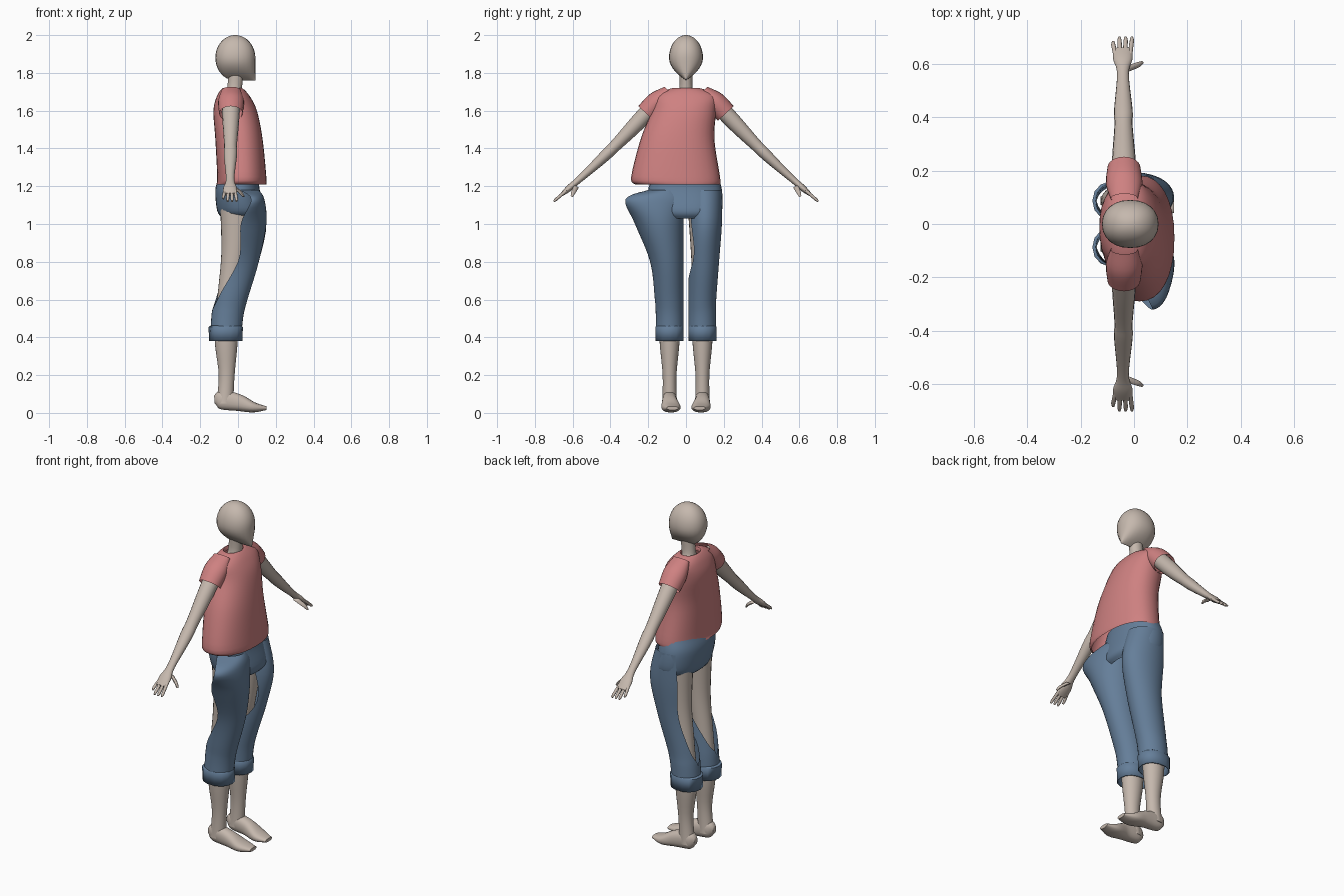
import bpy, bmesh
from math import sin, cos, pi, radians, sqrt, copysign
from mathutils import Vector

if "Cube" in bpy.data.objects:
    bpy.data.objects.remove(bpy.data.objects["Cube"])


def material(name, red, green, blue):
    made = bpy.data.materials.new(name)
    made.use_nodes = True
    colour = (red, green, blue, 1)
    made.diffuse_color = colour
    made.node_tree.nodes["Principled BSDF"].inputs["Base Color"].default_value = colour
    return made


SKIN = material("skin", .56, .48, .42)
PINK = material("pink cotton", .62, .22, .22)
DENIM = material("blue denim", .13, .21, .32)
X, Y, Z = Vector((1, 0, 0)), Vector((0, 1, 0)), Vector((0, 0, 1))


def sheet(name, rows, mat, closed=True, caps=False, thickness=0):
    """Join rows of points into a smooth surface."""
    bm = bmesh.new()
    verts = [[bm.verts.new(point) for point in row] for row in rows]
    count = len(rows[0])
    for lower, upper in zip(verts, verts[1:]):
        for i in range(count if closed else count - 1):
            j = (i + 1) % count
            bm.faces.new((lower[i], lower[j], upper[j], upper[i]))
    if caps:
        bm.faces.new(verts[0][::-1])
        bm.faces.new(verts[-1])
    bmesh.ops.recalc_face_normals(bm, faces=bm.faces)
    mesh = bpy.data.meshes.new(name)
    bm.to_mesh(mesh)
    bm.free()
    mesh.materials.append(mat)
    part = bpy.data.objects.new(name, mesh)
    bpy.context.collection.objects.link(part)
    if thickness:
        part.modifiers.new("Thickness", "SOLIDIFY").thickness = thickness
    bpy.ops.object.select_all(action="DESELECT")
    part.select_set(True)
    bpy.context.view_layer.objects.active = part
    bpy.ops.object.shade_smooth_by_angle(angle=radians(50))


def spline(keys, steps=5):
    """Fill in stations along a smooth curve through the given ones."""
    keys = [Vector(key) for key in keys]
    padded = [keys[0], *keys, keys[-1]]
    filled = []
    for before, start, end, after in zip(padded, padded[1:], padded[2:], padded[3:]):
        for k in range(steps):
            t = k / steps
            leave, arrive = (end - before) / 2, (after - start) / 2
            bend = (leave - end + start) * (1 - t) - (arrive - end + start) * t
            filled.append(start.lerp(end, t) + bend * t * (1 - t))
    return filled + [keys[-1]]


def tube(name, stations, mat, across=X, up=None, sides=24, square=1, **options):
    """Loft ellipses: centre, radius along across, radius along up."""
    centres = [Vector(station[:3]) for station in stations]
    rows = []
    for i, (centre, station) in enumerate(zip(centres, stations)):
        ahead = centres[min(i + 1, len(centres) - 1)] - centres[max(i - 1, 0)]
        other = up or ahead.cross(across).normalized()
        row = []
        for k in range(sides):
            c, s = (copysign(abs(f(2 * pi * k / sides)) ** square, f(2 * pi * k / sides)) for f in (cos, sin))
            row.append(centre + across * station[3] * c + other * station[4] * s)
        rows.append(row)
    sheet(name, rows, mat, **options)


def level(name, rings, mat, **options):
    """Loft level rings given as height, back, front, right edge, left edge."""
    tube(name, [((back + front) / 2, (right + left) / 2, z, (front - back) / 2, (left - right) / 2)
                for z, back, front, right, left in rings], mat, up=Y, **options)


# Egg-shaped head with a flat face and a narrow chin
head = []
for k in range(19):
    u = -cos(pi * (k + .6) / 19.2)
    r = sqrt(1 - u * u)
    half = .09 * (r if u > 0 else r * r)
    head.append((1.88 + .12 * u, -.015 - .105 * r, -.015 + .107 * (r if u > 0 else 1), -half, half))
level("head", head, SKIN, square=.92, caps=True)
level("torso", spline([
    (1.1, -.09, .09, -.12, .12), (1.5, -.09, .08, -.12, .12), (1.65, -.08, .03, -.1, .1),
    (1.7, -.06, .02, -.04, .04), (1.8, -.05, .03, -.035, .035)]), SKIN, caps=True)

# Shirt body, hanging wider on the right
level("shirt_body", spline([
    (1.21, -.115, .15, -.27, .18), (1.25, -.11, .15, -.29, .18), (1.45, -.12, .13, -.24, .15),
    (1.6, -.13, .1, -.18, .16), (1.68, -.11, .06, -.16, .16),
    (1.72, -.08, .02, -.07, .07), (1.7, -.07, .01, -.06, .06)]), PINK, square=.9, sides=32)

# Hip part of the trousers
level("trouser_hips", spline([
    (1.25, -.1, .11, -.17, .17), (1.18, -.12, .115, -.2, .19),
    (1.07, -.11, .14, -.18, .19), (1.03, -.08, .12, -.13, .14)]), DENIM, square=.9, sides=32)


def trouser_leg(name, side, rings):
    """Leg torn open behind: height, front, back, outer, inner and outer angle."""
    rows, count, inner = [], 28, .012
    for z, front, back, outer, inward, outward in spline(rings):
        angles = [radians(-inward + (inward + outward) * k / count) for k in range(count + 1)]
        rows.append([Vector(((front + back) / 2 + (front - back) / 2 * cos(a),
                             side * ((inner + outer) / 2 + (outer - inner) / 2 * sin(a)), z))
                     for a in angles])
    sheet(name, rows, DENIM, closed=False)


SHIN = [(.52, .03, -.14, .16, 180, 180), (.44, .02, -.145, .16, 180, 180)]
trouser_leg("right_trouser_leg", -1, [
    (1.18, .11, -.1, .2, 90, 90), (1.13, .14, 0, .32, 90, 90), (1, .15, -.12, .27, 90, 90),
    (.8, .11, -.11, .19, 90, 90), (.6, .05, -.13, .165, 140, 140)] + SHIN)
trouser_leg("left_trouser_leg", 1, [
    (1.18, .11, -.11, .19, 80, 120), (1, .15, -.11, .19, 55, 130), (.8, .11, -.1, .175, 45, 130),
    (.6, .05, -.13, .16, 140, 150)] + SHIN)

SHOULDER, FINGERTIP = Vector((-.037, .15, 1.65)), Vector((-.043, .7, 1.12))


def along_arm(t, width, depth, shift=0):
    """Station on the slightly sagging line from shoulder to fingertip."""
    centre = SHOULDER.lerp(FINGERTIP, t) - Z * .02 * sin(pi * t) + X * shift
    return (*centre, width, depth)


LEG = .087
for side, s in (("left", 1), ("right", -1)):
    def mirrored(part, stations, mat=SKIN, caps=True, **options):
        tube(f"{side}_{part}", [(x, s * y, *rest) for x, y, *rest in stations], mat, caps=caps, **options)

    # Arm with short sleeve
    mirrored("sleeve", spline([along_arm(*key) for key in (
        (-.1, .05, .025), (0, .068, .056), (.11, .062, .057))]), PINK, caps=False)
    mirrored("arm", [along_arm(*key) for key in spline([
        (0, .05, .045), (.2, .043, .042), (.4, .034, .032), (.5, .035, .03), (.75, .022, .018),
        (.85, .036, .017), (.92, .034, .01)])], sides=16)

    # Hand
    for k, finger in enumerate(("little", "ring", "middle", "index")):
        shift = .018 * (k - 1.5)
        reach = 1 - .03 * (k == 0)
        mirrored(finger + "_finger", [
            along_arm(.88, .009, .009, shift), along_arm(reach - .02, .008, .008, shift * 1.3),
            along_arm(reach, .005, .005, shift * 1.3)], sides=8)
    mirrored("thumb", spline([
        (-.03, .58, 1.2, .014, .014), (.01, .595, 1.17, .012, .012), (.03, .605, 1.145, .006, .006)]), sides=8)

    # Leg and foot
    mirrored("leg", [(x, LEG, z, r, r * .87) for z, x, r in spline([
        (1.1, -.005, .09), (.85, -.018, .07), (.62, -.05, .058), (.4, -.062, .062),
        (.2, -.06, .042), (.05, -.07, .045)])], up=Y)
    mirrored("foot", [(x, LEG - max(x, 0) * .1, z, width, height) for x, z, width, height in spline([
        (-.125, .07, .015, .02), (-.09, .07, .035, .05), (0, .055, .04, .045),
        (.08, .03, .05, .028), (.15, .025, .03, .01)])], across=Y, square=.85)

    # Folded trouser cuff
    mirrored("trouser_cuff", [
        (-.065, LEG, .38, .088, .076), (-.065, LEG, .455, .091, .076), (-.063, LEG, .462, .082, .07)],
        DENIM, caps=False, up=Y, sides=14, square=.9, thickness=.006)
